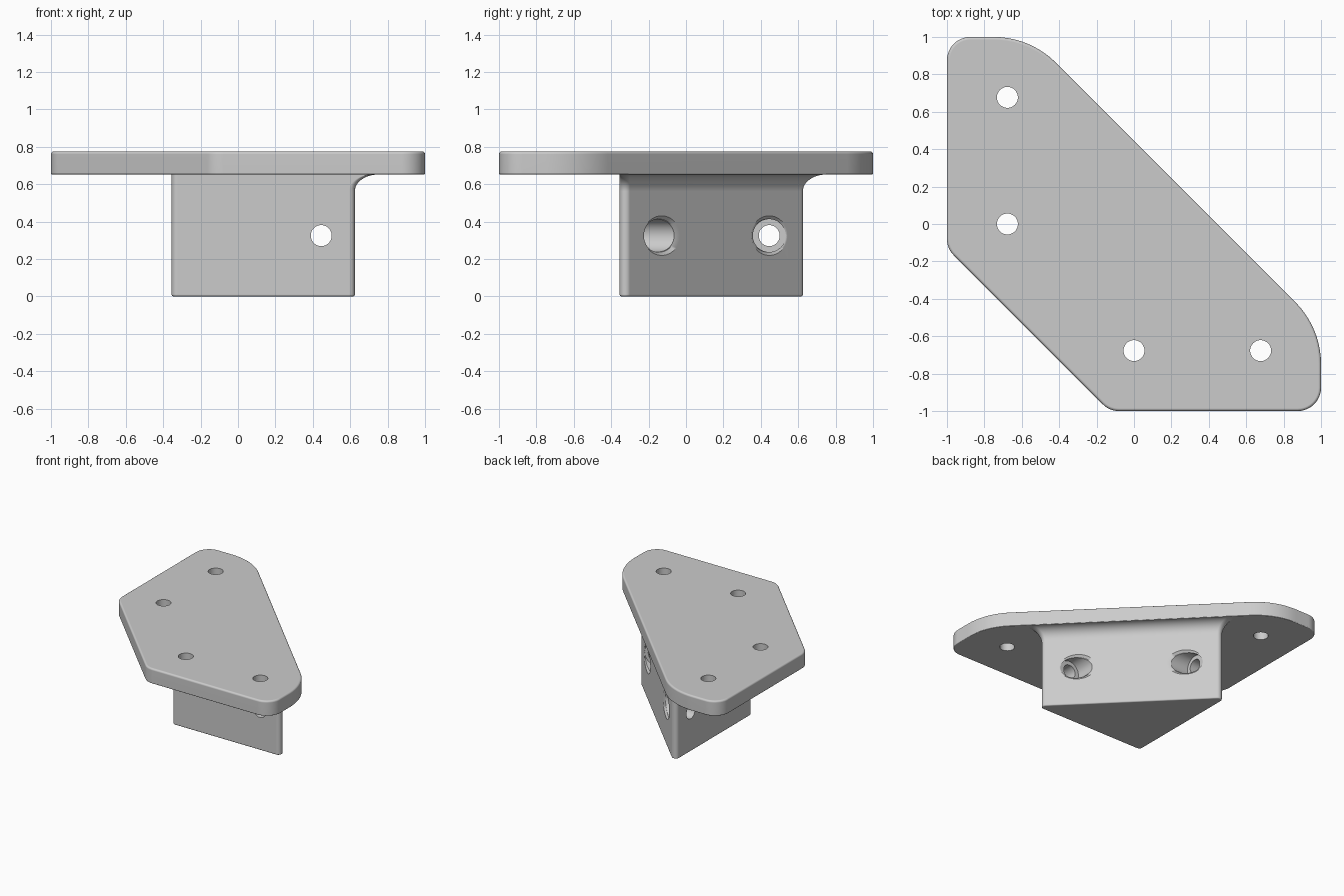
import bpy
import bmesh
from math import sin, cos, pi, sqrt, tan
from mathutils import Vector, Matrix

cube = bpy.data.objects.get("Cube")
if cube:
    bpy.data.objects.remove(cube, do_unlink=True)

grey = bpy.data.materials.new("light_grey")
grey.use_nodes = True
GREY = (0.6, 0.6, 0.6, 1)
grey.diffuse_color = GREY
grey.node_tree.nodes["Principled BSDF"].inputs["Base Color"].default_value = GREY

PLATE_BOTTOM, PLATE_TOP = 0.652, 0.775
HOLE_R, BORE_R = 0.056, 0.088
HOLE_AT, HOLE_Z = 0.445, 0.325
LEG, SLOPE = 0.355, 0.315      # block side offset, and x + y on its slanted face


def rounded(corners, steps=10):
    """Convex counter-clockwise outline with an arc at each (x, y, radius) corner."""
    out = []
    for i, (x, y, r) in enumerate(corners):
        p = Vector((x, y))
        a = (Vector(corners[i - 1][:2]) - p).normalized()
        b = (Vector(corners[(i + 1) % len(corners)][:2]) - p).normalized()
        half = a.angle(b) / 2
        centre = p + (a + b).normalized() * r / sin(half)
        start = p + a * r / tan(half) - centre
        for k in range(steps + 1):
            t = (pi - 2 * half) * k / steps
            out.append(centre + Matrix.Rotation(t, 2) @ start)
    return out


def link(name, bm):
    bmesh.ops.recalc_face_normals(bm, faces=bm.faces)
    mesh = bpy.data.meshes.new(name)
    bm.to_mesh(mesh)
    bm.free()
    mesh.materials.append(grey)
    obj = bpy.data.objects.new(name, mesh)
    bpy.context.collection.objects.link(obj)
    return obj


def loft(name, rings):
    """Skin a stack of (z, outline) rings and cap both ends."""
    bm = bmesh.new()
    loops = [[bm.verts.new((p.x, p.y, z)) for p in pts] for z, pts in rings]
    n = len(loops[0])
    for low, high in zip(loops, loops[1:]):
        for i in range(n):
            j = (i + 1) % n
            bm.faces.new((low[i], low[j], high[j], high[i]))
    bm.faces.new(loops[0][::-1])
    bm.faces.new(loops[-1])
    return link(name, bm)


def cutter(centre, axis, r1, r2, length, stretch=1.0):
    """Round or oval plug along an axis; its local Y points up when level."""
    bm = bmesh.new()
    bmesh.ops.create_cone(bm, cap_ends=True, segments=48, radius1=r1, radius2=r2, depth=length)
    obj = link("hole_cutter", bm)
    turn = Vector(axis).to_track_quat('Z', 'Y').to_matrix().to_4x4()
    obj.matrix_world = Matrix.Translation(centre) @ turn @ Matrix.Diagonal((stretch, 1, 1, 1))
    obj.hide_render = True
    return obj


def finish(obj, cutters):
    """Cut the holes, then smooth the rounded edges."""
    bpy.ops.object.select_all(action='DESELECT')
    obj.select_set(True)
    bpy.context.view_layer.objects.active = obj
    for tool in cutters:
        mod = obj.modifiers.new("hole", 'BOOLEAN')
        mod.operation, mod.solver, mod.object = 'DIFFERENCE', 'EXACT', tool
        bpy.ops.object.modifier_apply(modifier=mod.name)
        bpy.data.objects.remove(tool, do_unlink=True)
    bpy.ops.object.shade_smooth_by_angle(angle=pi / 5)
    normals = obj.modifiers.new("even_normals", 'WEIGHTED_NORMAL')
    normals.keep_sharp = True


# Mounting plate, outline shrunk by an inset to round its rims
def plate_outline(inset):
    w = 1 - inset
    outer, inner = 0.445 - sqrt(2) * inset, 1.131 - sqrt(2) * inset
    r, big = 0.125 - inset, 0.47 - inset
    return rounded([(-w, w, r), (-w, w - inner, r), (w - inner, -w, r),
                    (w, -w, r), (w, outer - w, big), (outer - w, w, big)])


def rim(z, size, up):
    """Quarter-round rim from the wall (angle 0) to the flat face."""
    angles = [k * pi / 8 for k in range(5)]
    return [(z - up * size * (1 - sin(a)), plate_outline(size * (1 - cos(a)))) for a in angles]


plate = loft("mounting_plate", rim(PLATE_BOTTOM, 0.006, -1)[::-1] + rim(PLATE_TOP, 0.015, 1))
spots = [(-0.677, 0.677), (-0.677, 0), (0, -0.677), (0.677, -0.677)]
finish(plate, [cutter((x, y, 0.7), (0, 0, 1), HOLE_R, HOLE_R, 0.5) for x, y in spots])


# Triangular block whose slanted face flares out to meet the plate
def block_outline(slope, inset=0.0):
    a, s = LEG - inset, slope - sqrt(2) * inset
    r = 0.032 - inset
    return rounded([(-a, -a, r), (s + a, -a, r), (-a, s + a, r)])


rings = []
for k in range(5):
    t = k * pi / 8
    rings.append((0.01 * (1 - sin(t)), block_outline(SLOPE, 0.01 * (1 - cos(t)))))
rings.reverse()
flare = 0.09
for k in range(13):
    t = k * pi / 24
    rings.append((PLATE_BOTTOM - flare * (1 - sin(t)),
                  block_outline(SLOPE + sqrt(2) * flare * (1 - cos(t)))))
rings.append((PLATE_BOTTOM + 0.02, rings[-1][1]))
block = loft("corner_block", rings)

# Through holes, counterbores and softened bore mouths, one set per leg
tools = []
for swap in (False, True):
    def place(x, y, z=0.0):
        return (y, x, z) if swap else (x, y, z)
    along = place(0, 1)
    tools.append(cutter(place(HOLE_AT, -0.3, HOLE_Z), along, HOLE_R, HOLE_R, 0.5))
    tools.append(cutter(place(HOLE_AT, 0.075, HOLE_Z), along, BORE_R, BORE_R, 0.6))
    tools.append(cutter(place(HOLE_AT, SLOPE - HOLE_AT, HOLE_Z), (1, 1, 0),
                        BORE_R, 0.124, 0.03, stretch=1.3))
finish(block, tools)
